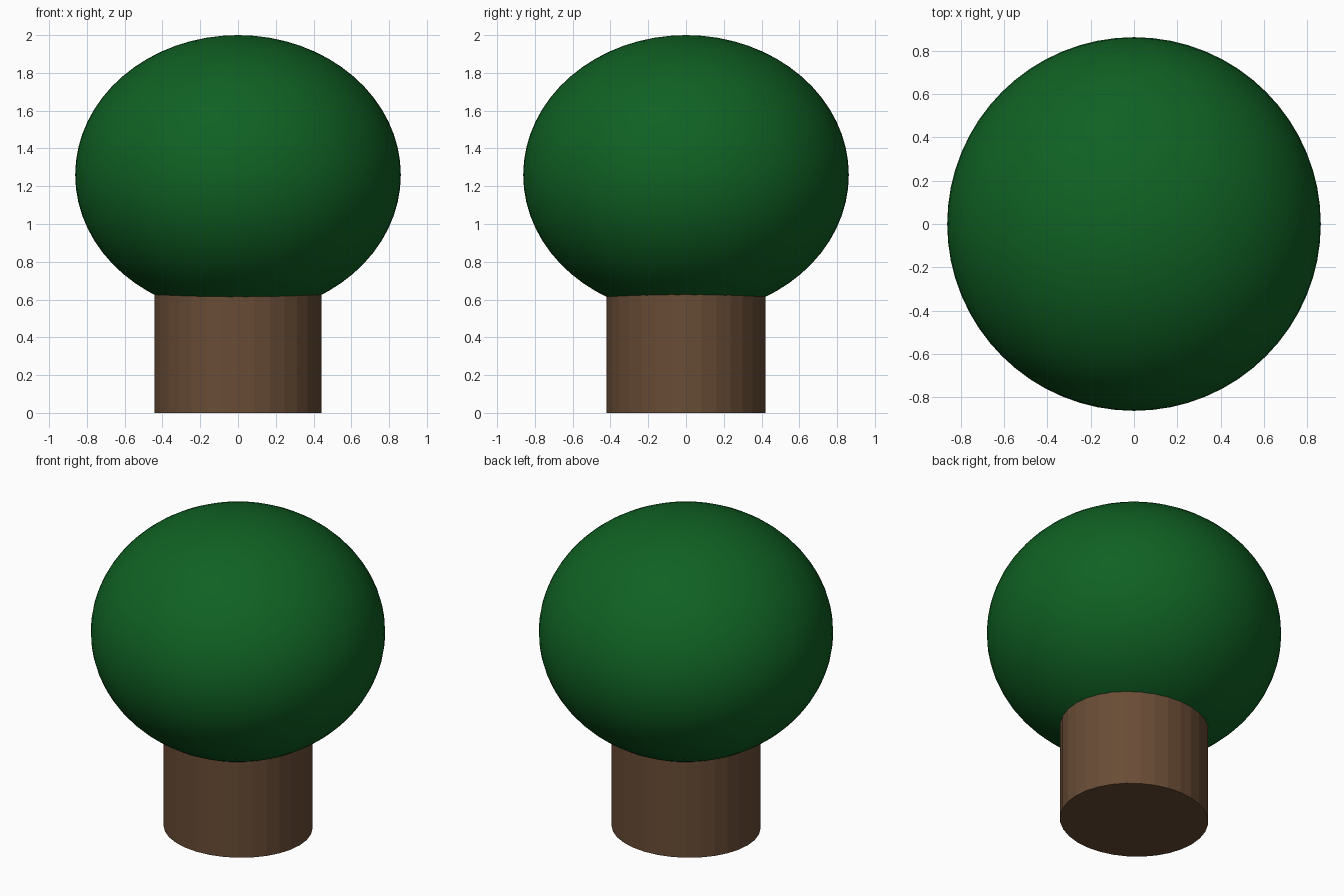
import bpy

if "Cube" in bpy.data.objects:
    bpy.data.objects.remove(bpy.data.objects["Cube"])


def paint(obj, name, rgb):
    mat = bpy.data.materials.new(name)
    mat.diffuse_color = (*rgb, 1)
    mat.use_nodes = True
    mat.node_tree.nodes["Principled BSDF"].inputs["Base Color"].default_value = mat.diffuse_color
    obj.data.materials.append(mat)


# Trunk: slightly oval cylinder, its top tucked inside the crown
height = 0.75
bpy.ops.mesh.primitive_cylinder_add(vertices=32, radius=1, depth=height,
                                    location=(0, 0, height / 2))
trunk = bpy.context.object
trunk.name = "trunk"
trunk.scale = (0.443, 0.422, 1)
bpy.ops.object.transform_apply(location=False, rotation=False, scale=True)
paint(trunk, "bark", (0.14, 0.072, 0.036))

# Crown: smooth flattened ball
bpy.ops.mesh.primitive_uv_sphere_add(segments=64, ring_count=32, radius=1,
                                     location=(0, 0, 1.26))
crown = bpy.context.object
crown.name = "crown"
crown.scale = (0.862, 0.862, 0.74)
bpy.ops.object.transform_apply(location=False, rotation=False, scale=True)
bpy.ops.object.shade_smooth()
paint(crown, "leaves", (0.005, 0.12, 0.017))
